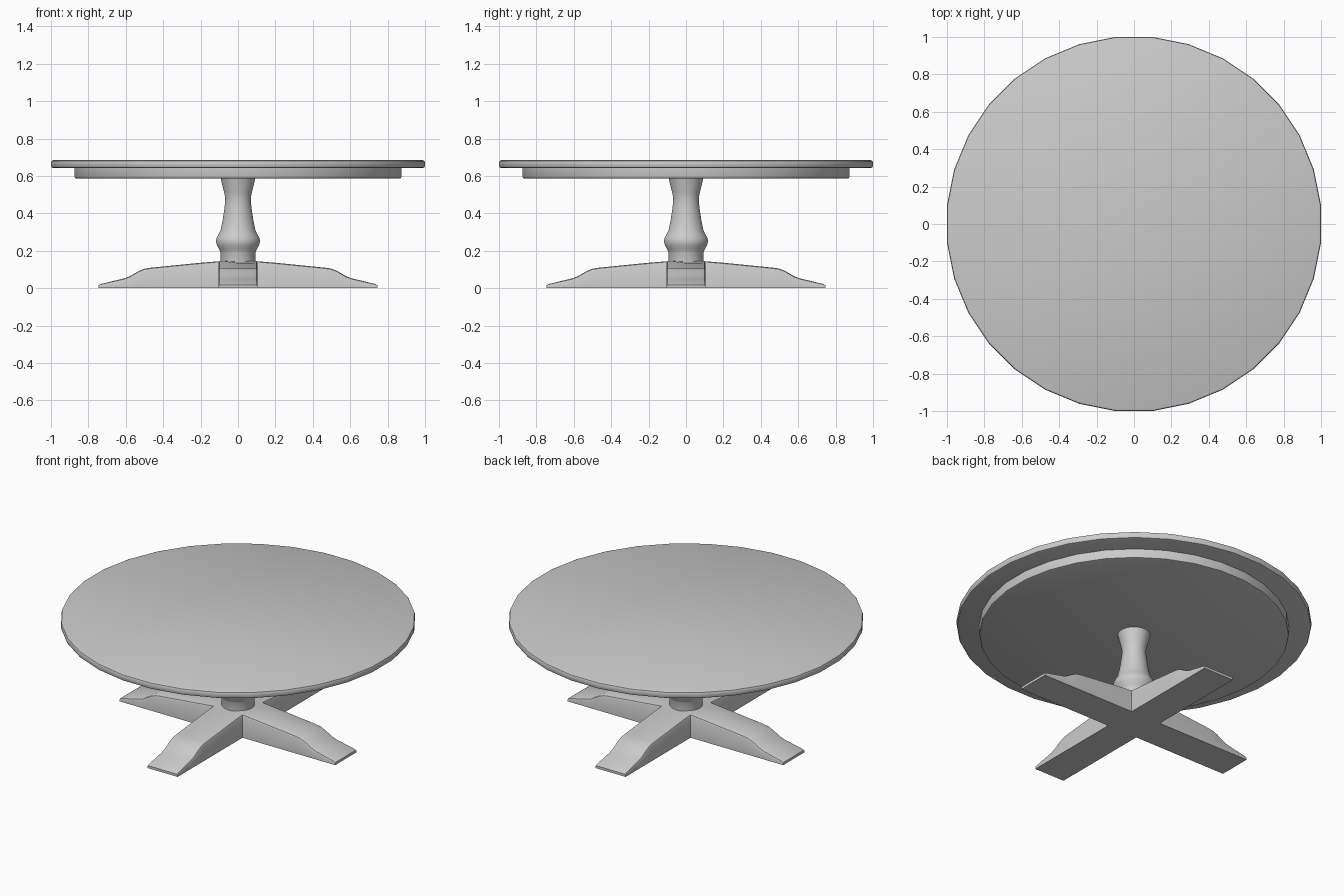
import bpy, bmesh
from math import cos, sin, pi

if "Cube" in bpy.data.objects:
    bpy.data.objects.remove(bpy.data.objects["Cube"])

SIDES = 32


def finish(bm, name):
    bmesh.ops.remove_doubles(bm, verts=bm.verts, dist=1e-4)
    bmesh.ops.recalc_face_normals(bm, faces=bm.faces)
    me = bpy.data.meshes.new(name)
    bm.to_mesh(me)
    bm.free()
    ob = bpy.data.objects.new(name, me)
    bpy.context.collection.objects.link(ob)
    bpy.ops.object.select_all(action='DESELECT')
    ob.select_set(True)
    bpy.context.view_layer.objects.active = ob
    bpy.ops.object.shade_smooth_by_angle(angle=0.55)
    return ob


def lathe(name, profile):
    """Turn (radius, z) points around z, flat sides facing the axes, capped ends."""
    bm = bmesh.new()
    step = 2 * pi / SIDES
    rings = []
    for r, z in profile:
        r /= cos(step / 2)
        rings.append([bm.verts.new((r * cos(step * (i + .5)), r * sin(step * (i + .5)), z))
                      for i in range(SIDES)])
    for a, b in zip(rings, rings[1:]):
        for i in range(SIDES):
            j = (i + 1) % SIDES
            bm.faces.new((a[i], a[j], b[j], b[i]))
    bm.faces.new(rings[0])
    bm.faces.new(rings[-1])
    return finish(bm, name)


# Round top and the apron disc below it
lathe("table_top", [(.988, .642), (.996, .645), (1, .652), (1, .672), (.997, .680), (.988, .684)])
lathe("apron", [(.862, .585), (.870, .588), (.873, .595), (.873, .643)])

# Turned column
lathe("column", [(.093, .12), (.093, .19), (.100, .207), (.113, .230), (.118, .252),
                 (.113, .272), (.102, .290), (.093, .310), (.082, .365), (.075, .41),
                 (.069, .455), (.069, .485), (.075, .515), (.085, .555), (.093, .590)])

# Cross base: four mitred feet with chamfered top edges
W, B = .104, .015
stations = [(0, .145), (.22, .134), (.47, .109), (.50, .104), (.53, .092), (.58, .063),
            (.61, .052), (.735, .022), (.745, .016)]
bm = bmesh.new()
for k in range(4):
    c, s = round(cos(k * pi / 2)), round(sin(k * pi / 2))
    rings = []
    for n, (x, z) in enumerate(stations):
        b = min(B, z * .35)
        section = [(-W, 0), (-W, z - b), (-W + b * .3, z - b * .3), (-W + b, z), (0, z),
                   (W - b, z), (W - b * .3, z - b * .3), (W, z - b), (W, 0), (0, 0)]
        ring = []
        for y, h in section:
            px = abs(y) if n == 0 else x
            ring.append(bm.verts.new((c * px - s * y, s * px + c * y, h)))
        rings.append(ring)
    for p, q in zip(rings, rings[1:]):
        for i in range(len(p)):
            j = (i + 1) % len(p)
            bm.faces.new((p[i], p[j], q[j], q[i]))
    bm.faces.new(rings[-1])
finish(bm, "cross_base")
